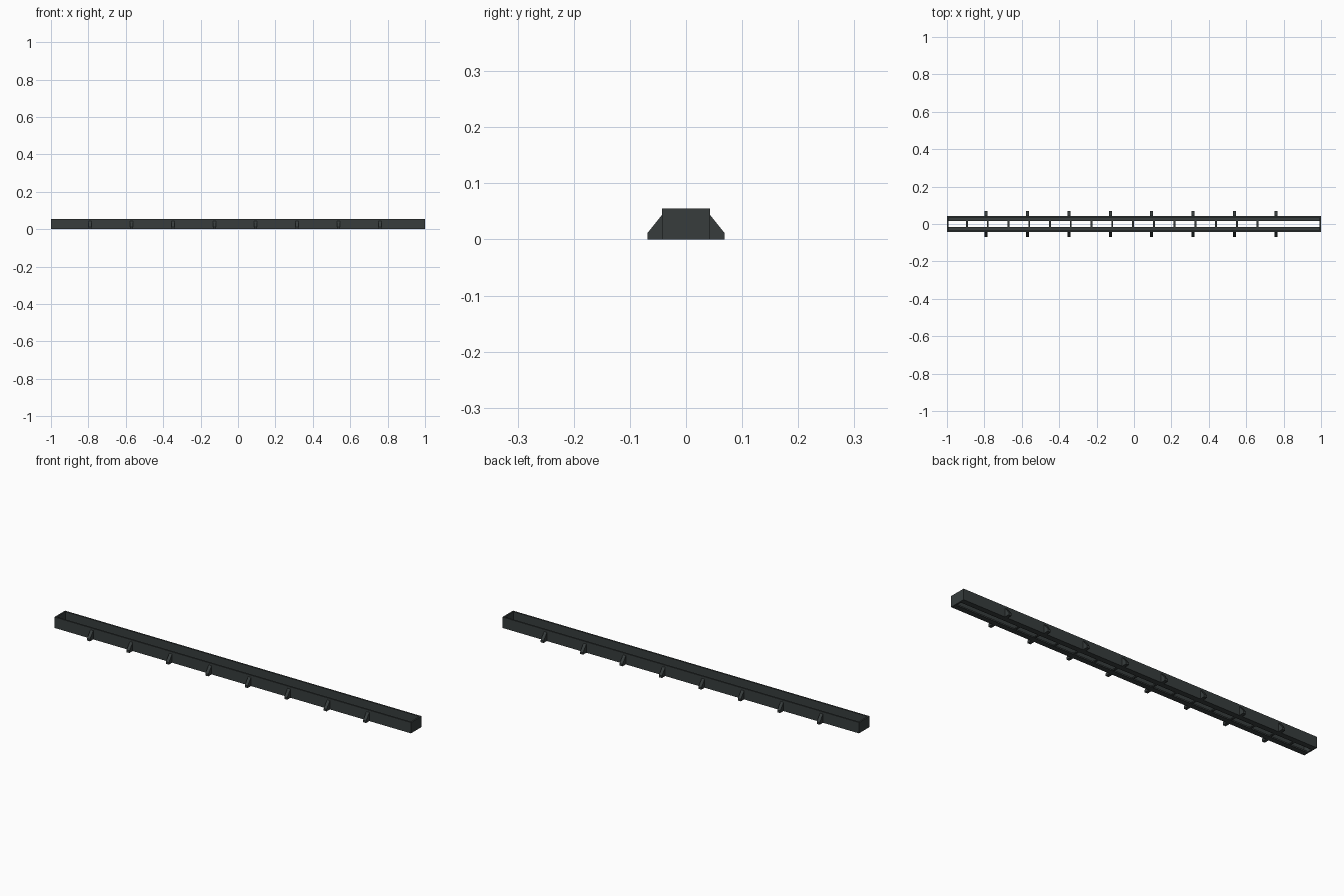
import bpy, bmesh

if "Cube" in bpy.data.objects:
    bpy.data.objects.remove(bpy.data.objects["Cube"])

L, W, H = 1.0, 0.0425, 0.055      # half length, half width, height
WALL, SLOT, FLOOR = 0.008, 0.015, 0.007

mat = bpy.data.materials.new("dark grey")
mat.diffuse_color = (0.038, 0.046, 0.046, 1)
mat.use_nodes = True
mat.node_tree.nodes["Principled BSDF"].inputs["Base Color"].default_value = mat.diffuse_color


def prism(name, profile, x0, x1):
    """Extrude a (y, z) outline along x."""
    bm = bmesh.new()
    face = bm.faces.new([bm.verts.new((x0, y, z)) for y, z in profile])
    out = bmesh.ops.extrude_face_region(bm, geom=[face])
    verts = [v for v in out["geom"] if isinstance(v, bmesh.types.BMVert)]
    bmesh.ops.translate(bm, verts=verts, vec=(x1 - x0, 0, 0))
    bmesh.ops.recalc_face_normals(bm, faces=bm.faces[:])
    me = bpy.data.meshes.new(name)
    bm.to_mesh(me)
    bm.free()
    me.materials.append(mat)
    ob = bpy.data.objects.new(name, me)
    bpy.context.collection.objects.link(ob)
    return ob


def box_profile(y, z0, z1):
    return [(-y, z0), (y, z0), (y, z1), (-y, z1)]


# L-shaped side rails: outer wall plus floor ledge beside the open slot
rail = [(SLOT, 0), (W, 0), (W, H), (W - WALL, H), (W - WALL, FLOOR), (SLOT, FLOOR)]
# sloped outer anchor fin
fin = [(W - 0.002, 0), (0.069, 0), (0.069, 0.011), (W, 0.044), (W - 0.002, 0.044)]

for side, s in (("back", 1), ("front", -1)):
    prism(side + "_rail", [(y * s, z) for y, z in rail], -L, L)
    for i in range(8):
        x = -0.79 + i * 0.2212
        prism(f"{side}_fin_{i}", [(y * s, z) for y, z in fin], x - 0.008, x + 0.008)

# closed end plates
prism("left_end_plate", box_profile(W, 0, H), -L, -L + 0.008)
prism("right_end_plate", box_profile(W, 0, H), L - 0.008, L)

# small bars bridging the floor slot
for i in range(15):
    x = -0.893 + i * 0.111
    prism(f"slot_bar_{i}", box_profile(SLOT + 0.001, 0.0005, FLOOR - 0.0005), x - 0.005, x + 0.005)
